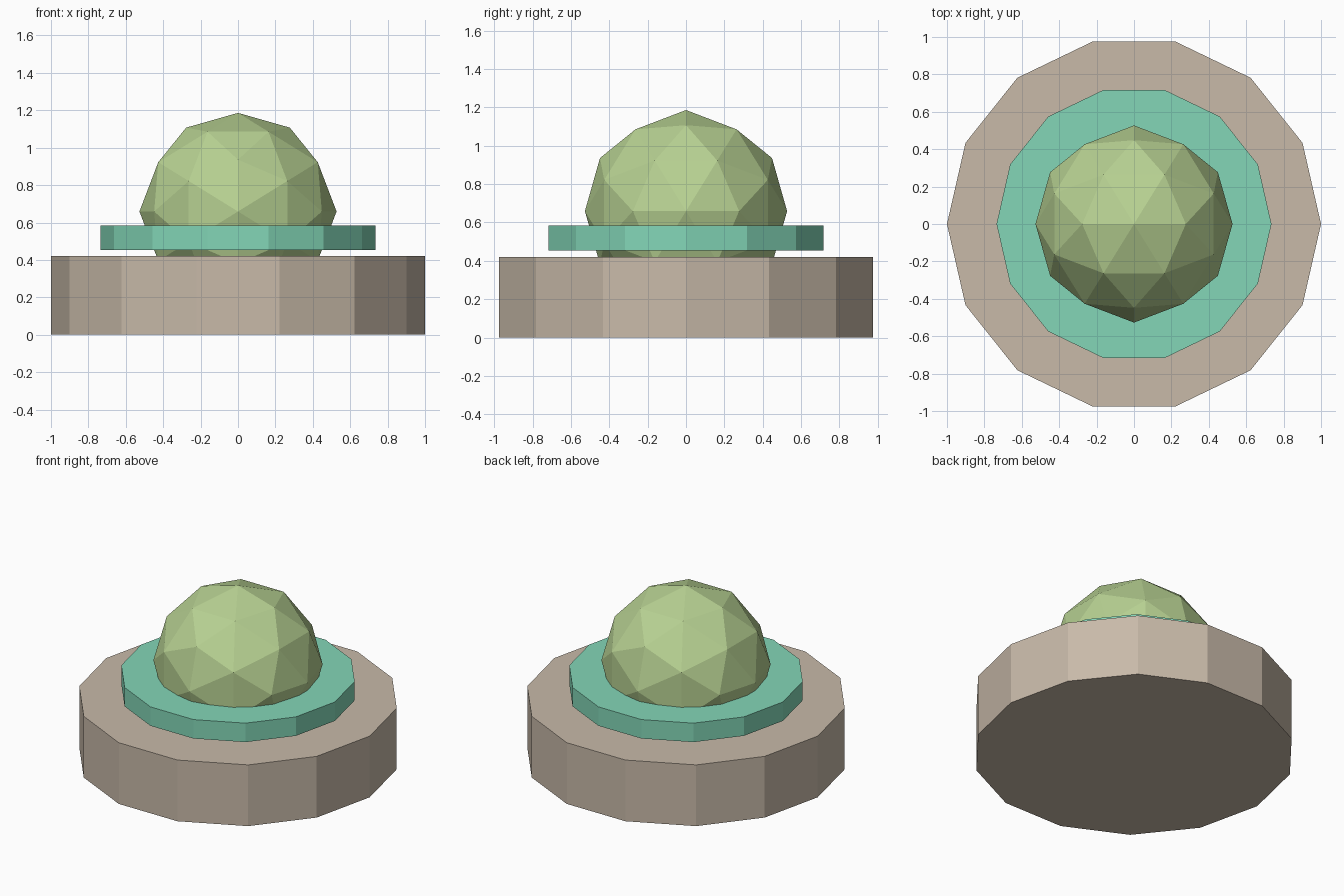
import bpy, bmesh, math
from itertools import combinations
from mathutils import Vector

if "Cube" in bpy.data.objects:
    bpy.data.objects.remove(bpy.data.objects["Cube"])


def material(name, rgb):
    """Flat colour given as sRGB 0-255, stored as linear."""
    lin = [(c / 255 / 12.92) if c < 10 else ((c / 255 + 0.055) / 1.055) ** 2.4 for c in rgb]
    mat = bpy.data.materials.new(name)
    mat.diffuse_color = (*lin, 1)
    mat.use_nodes = True
    mat.node_tree.nodes["Principled BSDF"].inputs["Base Color"].default_value = mat.diffuse_color
    return mat


def add_object(name, bm, mat):
    bmesh.ops.recalc_face_normals(bm, faces=bm.faces)
    mesh = bpy.data.meshes.new(name)
    bm.to_mesh(mesh)
    bm.free()
    mesh.materials.append(mat)
    obj = bpy.data.objects.new(name, mesh)
    bpy.context.collection.objects.link(obj)
    return obj


def disc(name, radius, z0, z1, mat, sides=14):
    """Flat-sided prism with a corner on the x axis."""
    bm = bmesh.new()
    ring = [bm.verts.new((radius * math.cos(2 * math.pi * i / sides),
                          radius * math.sin(2 * math.pi * i / sides), z0))
            for i in range(sides)]
    base = bm.faces.new(ring)
    top = bmesh.ops.extrude_face_region(bm, geom=[base], use_keep_orig=True)
    moved = [g for g in top["geom"] if isinstance(g, bmesh.types.BMVert)]
    bmesh.ops.translate(bm, verts=moved, vec=(0, 0, z1 - z0))
    return add_object(name, bm, mat)


def faceted_ball(name, radius, z, mat):
    """Icosahedron standing on an edge, each face split in four."""
    a, b = 1, (1 + math.sqrt(5)) / 2
    corners = []
    for s in (-a, a):
        for t in (-b, b):
            corners += [Vector((s, 0, t)), Vector((t, s, 0)), Vector((0, t, s))]
    mids = [p + q for p, q in combinations(corners, 2) if (p - q).length < 2.1]
    bm = bmesh.new()
    for p in corners + mids:
        bm.verts.new(p.normalized() * radius + Vector((0, 0, z)))
    bmesh.ops.convex_hull(bm, input=bm.verts)
    return add_object(name, bm, mat)


tan = material("warm stone", (200, 186, 169))
teal = material("mint teal", (131, 214, 183))
green = material("leaf green", (183, 209, 146))

# Wide base, thin floating plate, and the ball resting through both
disc("base", 1.0, 0.0, 0.42, tan)
disc("plate", 0.735, 0.453, 0.583, teal)
faceted_ball("ball", 0.527, 0.659, green)
